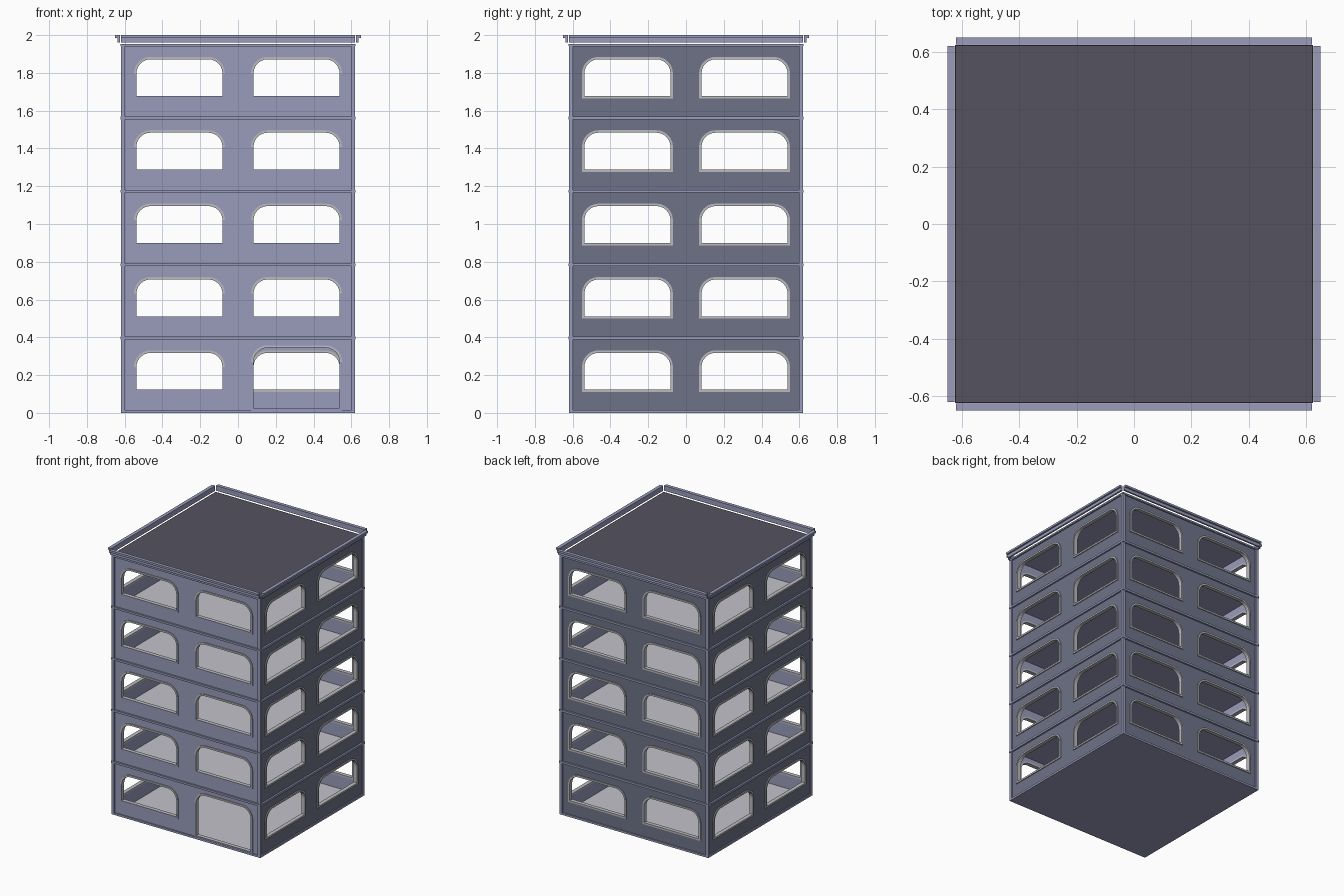
import bpy, math
from mathutils import Matrix

if "Cube" in bpy.data.objects:
    bpy.data.objects.remove(bpy.data.objects["Cube"])


def material(name, rgb):
    m = bpy.data.materials.new(name)
    m.diffuse_color = (*rgb, 1)
    m.use_nodes = True
    m.node_tree.nodes["Principled BSDF"].inputs["Base Color"].default_value = m.diffuse_color
    return m


WALL = material("pale_blue_grey_wall", (0.32, 0.33, 0.49))
PANEL = material("dark_blue_grey_panel", (0.155, 0.17, 0.245))
ROOF = material("charcoal_roof", (0.09, 0.085, 0.115))
FLOOR = material("light_grey_floor", (0.54, 0.54, 0.59))
FRAME = material("light_grey_frame", (0.50, 0.50, 0.53))

PITCH = 0.3885
FLOORS = 5
TOP = 1.945


def rect(x0, x1, z0, z1):
    return [(x0, z0), (x1, z0), (x1, z1), (x0, z1)]


def arch(x0, x1, z0, z1, r, n=6):
    """Opening with square lower corners and rounded upper corners."""
    pts = [(x0, z0), (x1, z0)]
    for cx, start in ((x1 - r, 0), (x0 + r, 90)):
        for i in range(n + 1):
            a = math.radians(start + 90 * i / n)
            pts.append((cx + r * math.cos(a), z1 - r + r * math.sin(a)))
    return pts


def plate(name, loops, inner, outer, side, mats, rule=None):
    """Fill nested loops into a plate standing on one side of the building."""
    cu = bpy.data.curves.new(name, 'CURVE')
    cu.dimensions = '2D'
    cu.fill_mode = 'BOTH'
    cu.extrude = (outer - inner) / 2
    for loop in loops:
        sp = cu.splines.new('POLY')
        sp.points.add(len(loop) - 1)
        for p, (x, z) in zip(sp.points, loop):
            p.co = (x, z, 0, 1)
        sp.use_cyclic_u = True
    tmp = bpy.data.objects.new(name + "_outline", cu)
    bpy.context.collection.objects.link(tmp)
    dg = bpy.context.evaluated_depsgraph_get()
    me = bpy.data.meshes.new_from_object(tmp.evaluated_get(dg))
    bpy.data.objects.remove(tmp)
    me.materials.clear()
    for m in mats:
        me.materials.append(m)
    half = (outer - inner) / 2
    for p in me.polygons:
        p.use_smooth = False
        p.material_index = 1 if rule and rule(p.center, p.center.z > half * 0.9) else 0
    me.transform(Matrix.Rotation(side * math.pi / 2, 4, 'Z')
                 @ Matrix.Translation((0, -(inner + outer) / 2, 0))
                 @ Matrix.Rotation(math.pi / 2, 4, 'X'))
    ob = bpy.data.objects.new(name, me)
    bpy.context.collection.objects.link(ob)
    return ob


def slab(name, half, z0, z1, top_mat):
    """Square slab with its own colour on the upper face."""
    bpy.ops.mesh.primitive_cube_add(size=1, location=(0, 0, 0))
    ob = bpy.context.object
    ob.name = name
    ob.data.transform(Matrix.Translation((0, 0, (z0 + z1) / 2))
                      @ Matrix.Diagonal((2 * half, 2 * half, z1 - z0, 1)))
    ob.data.materials.append(WALL)
    ob.data.materials.append(top_mat)
    for p in ob.data.polygons:
        p.material_index = 1 if p.normal.z > 0.5 else 0


def openings(side, grow):
    """Ten openings per side; the front has a door at lower right."""
    loops = []
    for i in range(FLOORS):
        for x in (-0.31, 0.31):
            z0, z1 = 0.123 + PITCH * i, 0.318 + PITCH * i
            if side == 0 and i == 0 and x > 0:
                z0, z1 = 0.025, 0.345
            loops.append(arch(x - 0.228 - grow, x + 0.228 + grow,
                              z0 - grow, z1 + grow, 0.075 + grow))
    return loops


for k, side in enumerate(("front", "right", "back", "left")):
    # wall with openings, dark outside except on the front
    plate(side + "_wall", [rect(-0.605, 0.605, 0, TOP)] + openings(k, 0.006),
          0.59, 0.61, k, [WALL, WALL if k == 0 else PANEL], lambda c, out: out)
    # window frames; on the front only the arched top is light
    plate(side + "_window_frames", openings(k, 0.013) + openings(k, 0),
          0.587, 0.617, k, [FRAME, WALL],
          lambda c, out: k == 0 and out and (c.y % PITCH) < 0.24)
    # corner strips and storey bands
    panels = [rect(-0.598, 0.598, PITCH * i + 0.015,
                   min(PITCH * (i + 1), TOP)) for i in range(FLOORS)]
    panels[-1] = rect(-0.598, 0.598, PITCH * 4 + 0.015, TOP - 0.004)
    plate(side + "_corner_and_band_trim", [rect(-0.619, 0.619, 0, TOP)] + panels,
          0.608, 0.619, k, [WALL])
    for i in range(1, FLOORS):
        z = PITCH * i
        plate(side + "_storey_band", [rect(-0.623, 0.623, z, z + 0.015)],
              0.61, 0.623, k, [WALL])
    # roof rim: thin upright with an outward lip
    plate(side + "_rim_upright", [rect(-0.62, 0.62, 1.962, 1.999)],
          0.624, 0.637, k, [WALL])
    plate(side + "_rim_lip", [rect(-0.62, 0.62, 1.985, 2.0)],
          0.624, 0.65, k, [WALL])

# floors and roof
slab("ground_floor", 0.606, 0.0, 0.012, FLOOR)
for i in range(1, FLOORS):
    slab("upper_floor", 0.592, PITCH * i, PITCH * i + 0.012, FLOOR)
slab("roof", 0.621, 1.943, 1.954, ROOF)
